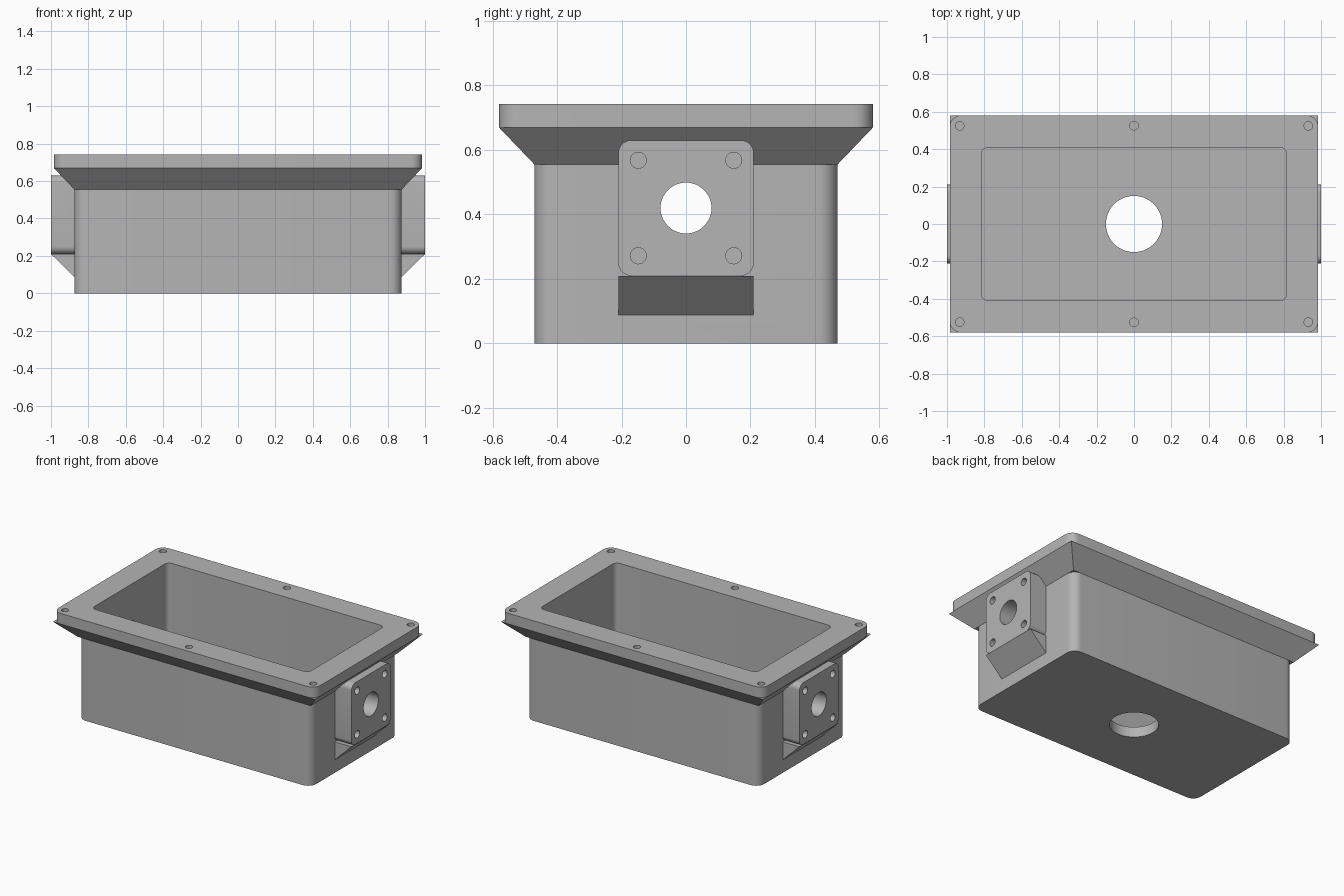
import bpy, bmesh, math

if "Cube" in bpy.data.objects:
    bpy.data.objects.remove(bpy.data.objects["Cube"])

grey = bpy.data.materials.new("cast_grey")
grey.diffuse_color = (0.46, 0.46, 0.46, 1)
grey.use_nodes = True
grey.node_tree.nodes["Principled BSDF"].inputs["Base Color"].default_value = grey.diffuse_color


def rounded_rect(hu, hv, r, cv=0.0, steps=8):
    """Outline of a rounded rectangle with half sizes hu, hv."""
    pts = []
    for k, (su, sv) in enumerate([(1, 1), (-1, 1), (-1, -1), (1, -1)]):
        for i in range(steps + 1):
            a = math.pi / 2 * (k + i / steps)
            pts.append((su * (hu - r) + r * math.cos(a), cv + sv * (hv - r) + r * math.sin(a)))
    return pts


def circle(cu, cv, r, n=48):
    return [(cu + r * math.cos(2 * math.pi * i / n), cv + r * math.sin(2 * math.pi * i / n)) for i in range(n)]


def loft(name, low, high, lo, hi, axis="z"):
    """Solid between two outlines, stretched along the given axis."""
    place = {"z": lambda u, v, t: (u, v, t),
             "x": lambda u, v, t: (t, u, v),
             "y": lambda u, v, t: (u, t, v)}[axis]
    bm = bmesh.new()
    a = [bm.verts.new(place(u, v, lo)) for u, v in low]
    b = [bm.verts.new(place(u, v, hi)) for u, v in high]
    n = len(a)
    bm.faces.new(a)
    bm.faces.new(b)
    for i in range(n):
        bm.faces.new((a[i], a[(i + 1) % n], b[(i + 1) % n], b[i]))
    bmesh.ops.recalc_face_normals(bm, faces=bm.faces)
    me = bpy.data.meshes.new(name)
    bm.to_mesh(me)
    bm.free()
    me.materials.append(grey)
    ob = bpy.data.objects.new(name, me)
    bpy.context.collection.objects.link(ob)
    return ob


def prism(name, pts, lo, hi, axis="z"):
    return loft(name, pts, pts, lo, hi, axis)


def combine(target, part, operation):
    mod = target.modifiers.new("combine", 'BOOLEAN')
    mod.operation, mod.solver, mod.object = operation, 'EXACT', part
    dg = bpy.context.evaluated_depsgraph_get()
    me = bpy.data.meshes.new_from_object(target.evaluated_get(dg))
    target.modifiers.clear()
    target.data = me
    bpy.data.objects.remove(part)


# Main box
housing = prism("housing", rounded_rect(0.875, 0.47, 0.06), 0, 0.70)

# Square-cornered sloped collar under the rim
corners = [(1, 1), (-1, 1), (-1, -1), (1, -1)]
collar = loft("collar", [(0.875 * x, 0.47 * y) for x, y in corners],
              [(0.985 * x, 0.58 * y) for x, y in corners], 0.555, 0.67)
combine(housing, collar, 'UNION')

# Top rim
combine(housing, prism("rim", rounded_rect(0.985, 0.58, 0.06), 0.67, 0.742), 'UNION')

# Side mounting pads with sloped supports below
for s in (-1, 1):
    pad = prism("side_pad", rounded_rect(0.21, 0.21, 0.04, 0.42), s * 0.84, s * 1.0, "x")
    combine(housing, pad, 'UNION')
    wedge = [(s * 0.84, 0.21), (s * 1.0, 0.21), (s * 0.875, 0.088), (s * 0.84, 0.088)]
    combine(housing, prism("pad_support", wedge, -0.21, 0.21, "y"), 'UNION')

# Cavity, drain hole and side bore
combine(housing, prism("cavity", rounded_rect(0.815, 0.41, 0.035), 0.07, 1), 'DIFFERENCE')
combine(housing, prism("floor_hole", circle(0, 0, 0.15, 64), -0.1, 0.2), 'DIFFERENCE')
combine(housing, prism("side_bore", circle(0, 0.42, 0.079), -1.2, 1.2, "x"), 'DIFFERENCE')

# Blind screw holes in the rim
for x in (-0.932, 0, 0.932):
    for y in (-0.525, 0.525):
        combine(housing, prism("rim_screw_hole", circle(x, y, 0.023, 24), 0.66, 0.8), 'DIFFERENCE')

# Blind screw holes in the side pads
for s in (-1, 1):
    for y in (-0.148, 0.148):
        for z in (0.272, 0.568):
            hole = prism("pad_screw_hole", circle(y, z, 0.025, 24), s * 0.9, s * 1.1, "x")
            combine(housing, hole, 'DIFFERENCE')

# Smooth the round corners, keep the edges crisp
bpy.context.view_layer.objects.active = housing
housing.select_set(True)
bpy.ops.object.shade_smooth_by_angle(angle=math.radians(30))
